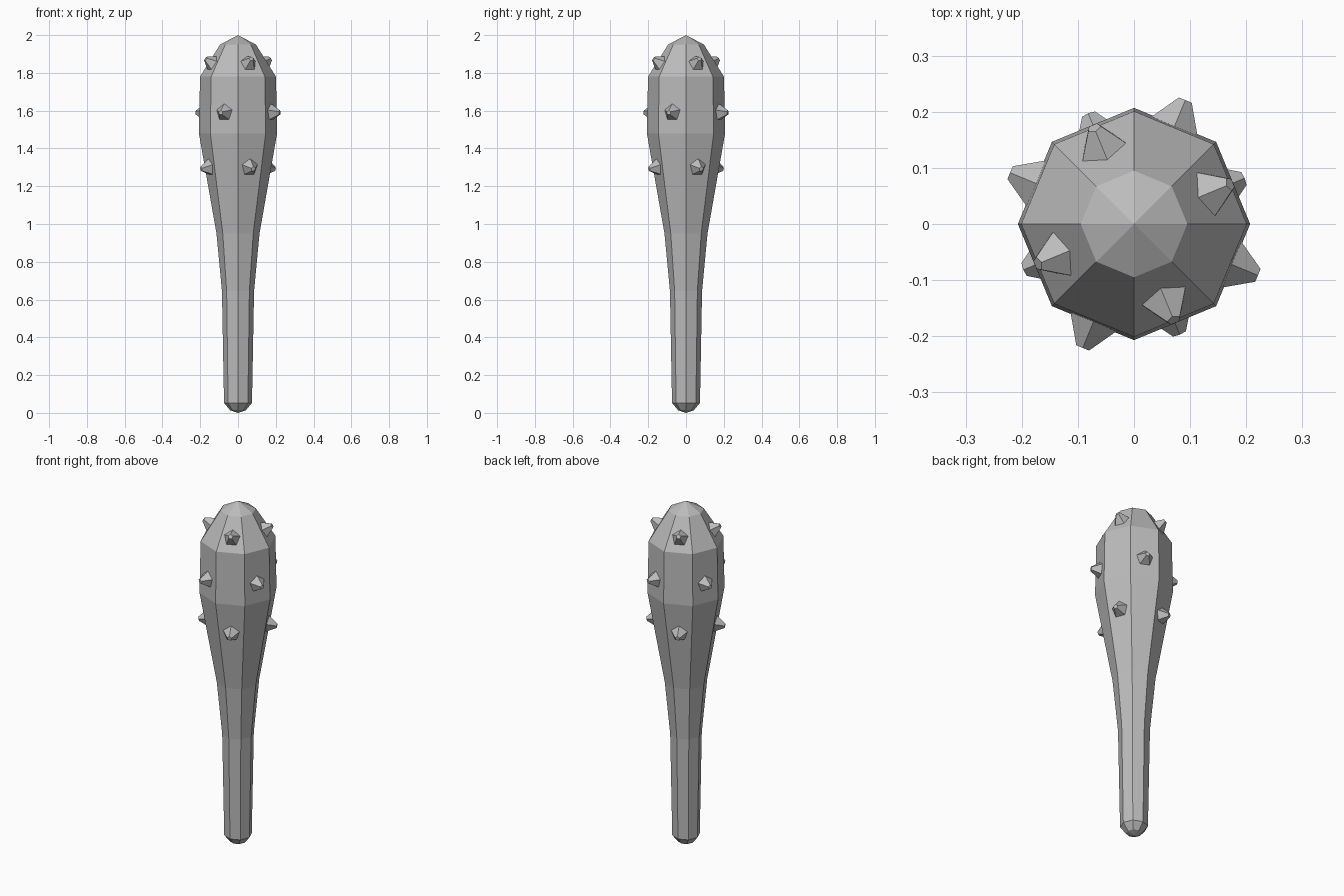
import bpy, bmesh, math
from mathutils import Vector, Matrix

cube = bpy.data.objects.get("Cube")
if cube:
    bpy.data.objects.remove(cube, do_unlink=True)

grey = bpy.data.materials.new("plain grey")
grey.use_nodes = True
grey.diffuse_color = (0.5, 0.5, 0.5, 1)
grey.node_tree.nodes["Principled BSDF"].inputs["Base Color"].default_value = (0.5, 0.5, 0.5, 1)


def finish(bm, name):
    bmesh.ops.recalc_face_normals(bm, faces=bm.faces)
    mesh = bpy.data.meshes.new(name)
    bm.to_mesh(mesh)
    bm.free()
    mesh.materials.append(grey)
    obj = bpy.data.objects.new(name, mesh)
    bpy.context.collection.objects.link(obj)
    return obj


# Eight-sided club body, from rings of (radius, height)
SIDES = 8
profile = [(0.042, 0.014), (0.074, 0.053), (0.085, 0.645), (0.114, 0.95),
           (0.207, 1.48), (0.201, 1.78), (0.095, 1.95)]
bm = bmesh.new()
rings = []
for r, z in profile:
    angles = [math.tau * i / SIDES for i in range(SIDES)]
    rings.append([bm.verts.new((r * math.cos(a), r * math.sin(a), z)) for a in angles])
bottom, top = bm.verts.new((0, 0, 0)), bm.verts.new((0, 0, 2))
for i in range(SIDES):
    j = (i + 1) % SIDES
    for low, high in zip(rings, rings[1:]):
        bm.faces.new((low[i], low[j], high[j], high[i]))
    bm.faces.new((bottom, rings[0][j], rings[0][i]))
    bm.faces.new((top, rings[-1][i], rings[-1][j]))
finish(bm, "club_body")


def spike(name, azimuth, radius, z, tilt):
    """Blunt five-sided stud pointing outward, tilted up by the given angle."""
    a, t = math.radians(azimuth), math.radians(tilt)
    out = Vector((math.cos(a) * math.cos(t), math.sin(a) * math.cos(t), math.sin(t)))
    side = Vector((-math.sin(a), math.cos(a), 0))
    up = out.cross(side)
    frame = Matrix((up, side, -out)).transposed()
    frame.col[2] = out
    frame.col[1] = out.cross(up)
    base = Vector((math.cos(a) * radius, math.sin(a) * radius, z))
    bm = bmesh.new()
    bmesh.ops.create_cone(bm, cap_ends=True, segments=5, radius1=0.053, radius2=0.013, depth=0.06)
    # Cone's first corner lies on +y; turn it to point up the slope
    place = Matrix.Translation(base + out * 0.02) @ frame.to_4x4()
    first = max(bm.verts, key=lambda v: v.co.xy.length)
    turn = Matrix.Rotation(-math.atan2(first.co.y, first.co.x), 4, "Z")
    bm.transform(place @ turn)
    finish(bm, name)


# Three rows of four spikes, each on alternate faces of the body
rows = [("upper", 22.5, 0.143, 1.848, 32),
        ("middle", 67.5, 0.189, 1.59, 0),
        ("lower", 22.5, 0.162, 1.30, -10)]
for row, start, radius, z, tilt in rows:
    for k in range(4):
        spike(f"{row}_spike_{k + 1}", start + 90 * k, radius, z, tilt)
